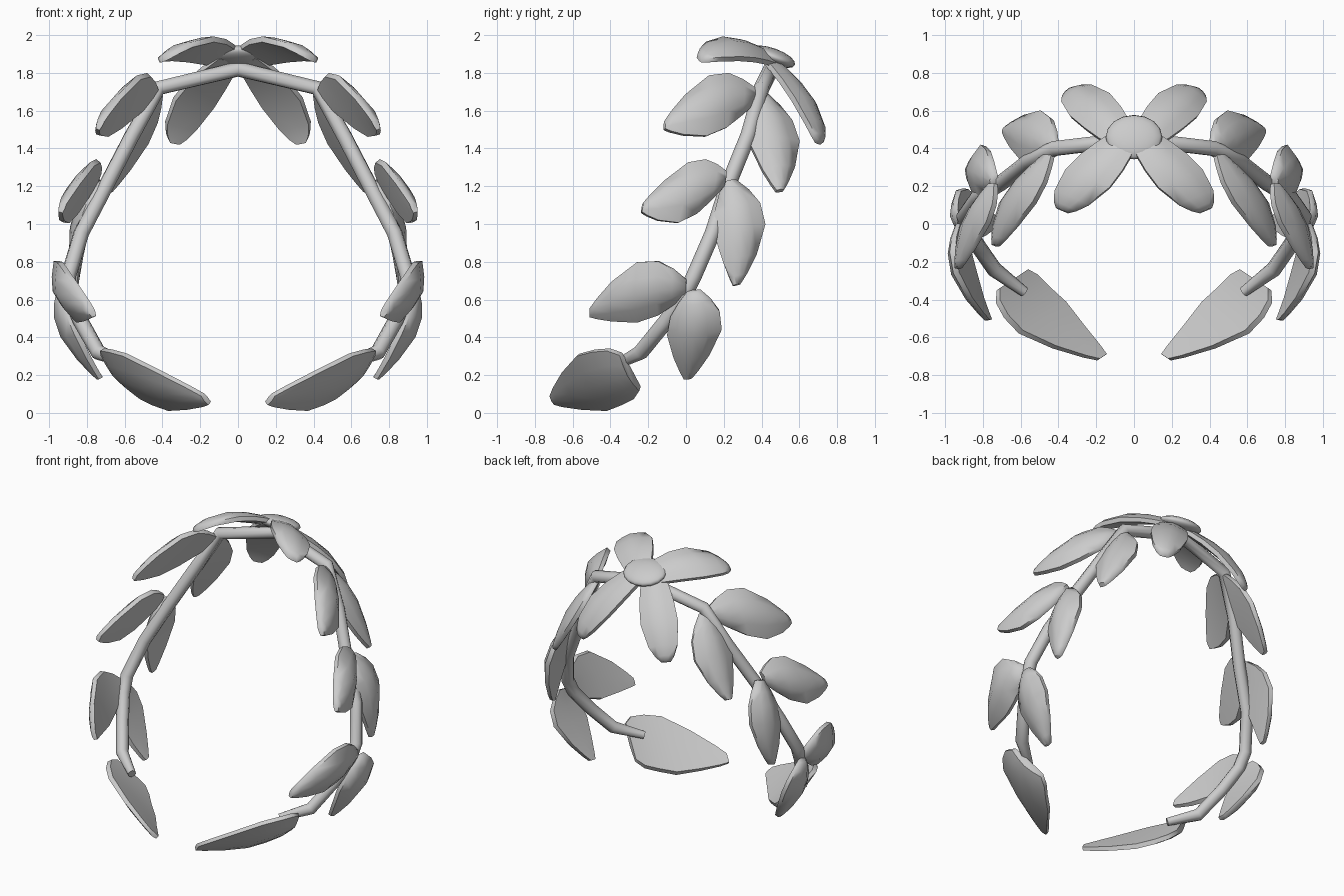
import bpy, bmesh
from mathutils import Vector as V

if "Cube" in bpy.data.objects:
    bpy.data.objects.remove(bpy.data.objects["Cube"])

CENTRE = V((0, -0.1, 1.0))
# (position along leaf, relative width)
PROFILE = [(0, .25), (.14, .6), (.3, .9), (.52, 1), (.78, .66), (.93, .34), (1, .15)]
CROWN = [(0, .55), (.14, .75), (.3, .9), (.52, .97), (.8, .74), (.93, .48), (1, .25)]
END = [(0, .65), (.12, .88), (.3, .97), (.5, 1), (.75, .68), (.93, .34), (1, .16)]


def finish(ob, angle):
    bpy.ops.object.select_all(action='DESELECT')
    ob.select_set(True)
    bpy.context.view_layer.objects.active = ob
    bpy.ops.object.shade_smooth_by_angle(angle=angle)


def leaf(name, base, tip, edge_a, edge_b, side):
    """Thick folded leaf from base, tip and its two widest edge points."""
    base, tip, a, b = [V((p[0] * side, p[1], p[2])) for p in (base, tip, edge_a, edge_b)]
    mid = (a + b) / 2
    half = (a - b) / 2
    n = (tip - base).cross(half).normalized()
    if n.dot(mid - CENTRE) < 0:
        n = -n
    ctrl = 2 * mid - (base + tip) / 2
    profile = CROWN if "crown" in name else END if "end" in name else PROFILE
    bulge = .035 if "crown" in name or "end" in name else .06
    bm = bmesh.new()
    rings = []
    for t, w in profile:
        c = base * (1 - t) ** 2 + ctrl * 2 * t * (1 - t) + tip * t * t
        h = bulge * w
        th = .022 + .008 * w
        section = [(-1, 0), (-.5, .65 * h), (0, h), (.5, .65 * h), (1, 0),
                   (.95, -th), (0, -th * 1.1), (-.95, -th)]
        rings.append([bm.verts.new(c + half * (w * s) + n * o) for s, o in section])
    for r, q in zip(rings, rings[1:]):
        for i in range(8):
            j = (i + 1) % 8
            bm.faces.new((r[i], r[j], q[j], q[i]))
    bm.faces.new(rings[0])
    bm.faces.new(rings[-1])
    bmesh.ops.recalc_face_normals(bm, faces=bm.faces)
    me = bpy.data.meshes.new(name)
    bm.to_mesh(me)
    bm.free()
    ob = bpy.data.objects.new(name, me)
    bpy.context.collection.objects.link(ob)
    finish(ob, 1.1)


# Leaves of the right half: base, tip, two widest edge points
LEAVES = {
    "crown_front_leaf": ((.05, .46, 1.88), (.385, .075, 1.89), (.12, .20, 1.995), (.36, .30, 1.885)),
    "crown_back_leaf": ((.05, .44, 1.88), (.34, .715, 1.44), (.12, .69, 1.64), (.34, .57, 1.68)),
    "upper_front_leaf": ((.46, .37, 1.68), (.74, -.11, 1.53), (.53, .13, 1.79), (.71, .12, 1.47)),
    "upper_back_leaf": ((.43, .40, 1.69), (.69, .50, 1.18), (.49, .60, 1.45), (.60, .34, 1.43)),
    "middle_front_leaf": ((.76, .21, 1.24), (.94, -.23, 1.09), (.78, .02, 1.33), (.92, -.03, 1.01)),
    "middle_back_leaf": ((.75, .23, 1.23), (.87, .27, .68), (.81, .42, 1.01), (.85, .15, .95)),
    "lower_front_leaf": ((.93, .00, .66), (.78, -.51, .53), (.96, -.25, .80), (.86, -.25, .48)),
    "lower_back_leaf": ((.95, .04, .64), (.74, .01, .18), (.91, .19, .45), (.87, -.1, .42)),
    "end_leaf": ((.65, -.30, .21), (.175, -.71, .065), (.61, -.58, .30), (.37, -.42, .01)),
}
for name, pts in LEAVES.items():
    for side, tag in ((1, "right"), (-1, "left")):
        leaf(f"{name}_{tag}", *pts, side)

# Hub joining the four crown leaves
bpy.ops.mesh.primitive_uv_sphere_add(segments=16, ring_count=8, radius=1, location=(0, .46, 1.885))
hub = bpy.context.object
hub.name = "crown_hub"
hub.scale = (.15, .125, .045)
hub.rotation_euler = (-.35, 0, 0)
finish(hub, .9)

# Stem: one bent rod from end to end
half = [(0, .45, 1.82), (.42, .40, 1.72), (.56, .33, 1.47), (.70, .22, 1.2), (.83, .14, .95),
        (.90, .04, .72), (.89, -.01, .62), (.83, -.11, .48), (.74, -.24, .32), (.58, -.36, .26)]
path = [(-x, y, z) for x, y, z in half[:0:-1]] + half
cu = bpy.data.curves.new("stem", 'CURVE')
cu.dimensions = '3D'
cu.bevel_depth = .042
cu.bevel_resolution = 2
cu.use_fill_caps = True
sp = cu.splines.new('POLY')
sp.points.add(len(path) - 1)
for i, (p, co) in enumerate(zip(sp.points, path)):
    p.co = (*co, 1)
    p.radius = .65 if i in (0, len(path) - 1) else 1
stem = bpy.data.objects.new("stem", cu)
bpy.context.collection.objects.link(stem)
bpy.ops.object.select_all(action='DESELECT')
stem.select_set(True)
bpy.context.view_layer.objects.active = stem
bpy.ops.object.convert(target='MESH')
finish(bpy.context.object, .9)
